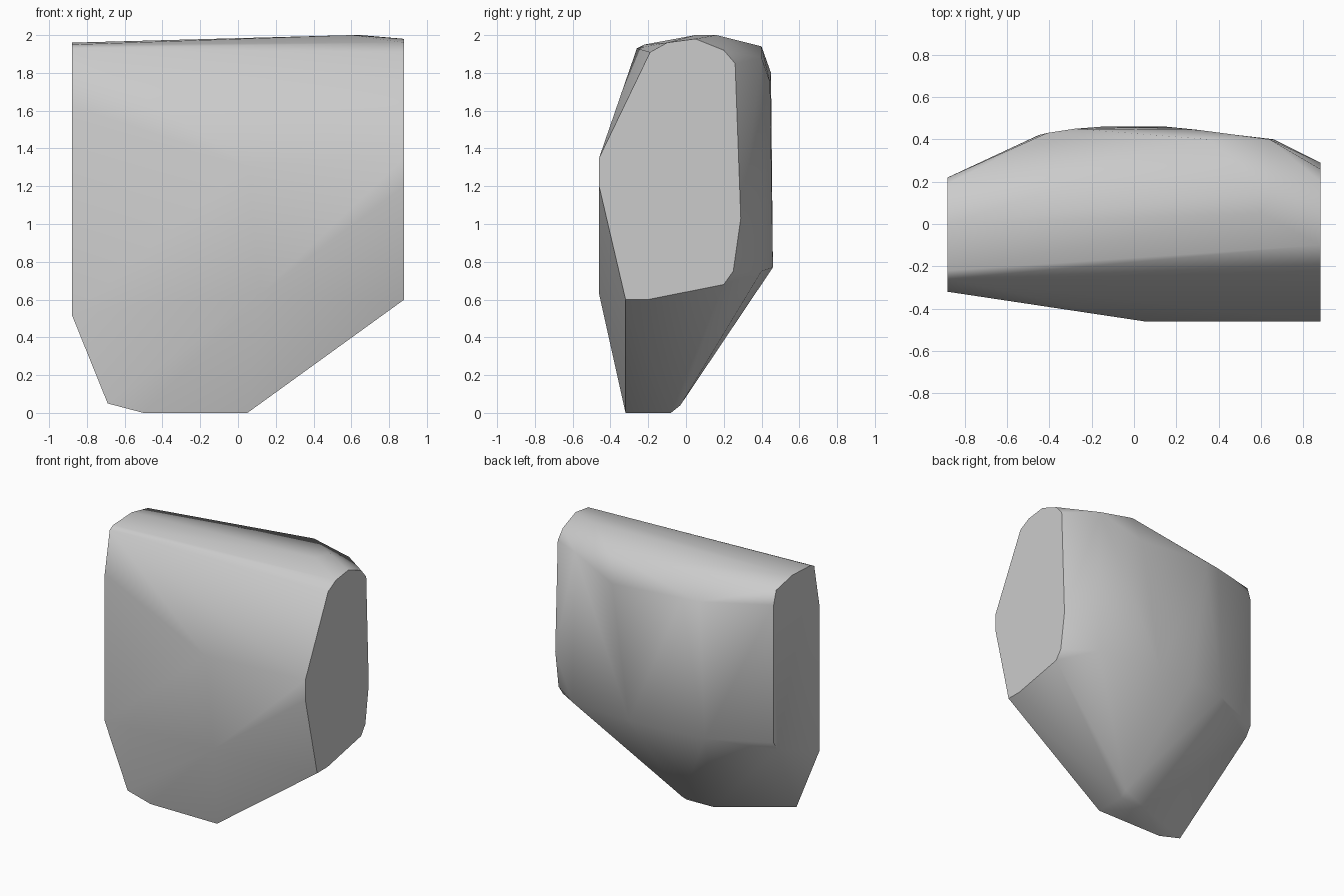
import bpy
import bmesh
import math

cube = bpy.data.objects.get("Cube")
if cube:
    bpy.data.objects.remove(cube, do_unlink=True)

# Flat cut ends, as (y, z) outlines at each x
END = 0.88
left_end = [(-.46, 1.35), (-.46, 1.2), (-.32, .6), (-.2, .6), (.2, .68), (.25, .75),
            (.29, 1.03), (.26, 1.85), (.2, 1.92), (.05, 1.98), (-.1, 1.96), (-.19, 1.91)]
right_end = [(-.32, .52), (-.32, 1.62), (-.26, 1.93), (-.22, 1.95), (0, 1.96),
             (.19, 1.92), (.22, 1.82), (.22, .79), (.175, .72)]

# Corner points of the body between the ends
front = [(.05, -.46, 1.31), (.12, -.46, .63)]
base = [(.05, -.32, 0), (-.5, -.32, 0), (-.69, -.32, .05),
        (-.175, -.09, 0), (.05, -.08, 0), (.05, -.03, .04)]
back_low = [(.66, .4, .75), (.15, .46, .77), (-.15, .46, .78), (-.45, .42, .78)]
back_high = [(.64, .4, 1.88), (.35, .4, 1.94), (.3, .445, 1.75),
             (-.28, .45, 1.8), (-.41, .43, 1.8)]
crown = [(.65, .16, 2.0), (.6, .05, 2.0)]

points = [(END, y, z) for y, z in left_end] + [(-END, y, z) for y, z in right_end]
points += front + base + back_low + back_high + crown

# Wrap the points in a closed faceted shell
bm = bmesh.new()
for p in points:
    bm.verts.new(p)
hull = bmesh.ops.convex_hull(bm, input=bm.verts)
loose = [v for v in bm.verts if not v.link_faces]
bmesh.ops.delete(bm, geom=loose, context='VERTS')
bmesh.ops.dissolve_limit(bm, angle_limit=math.radians(1), verts=bm.verts, edges=bm.edges)
bmesh.ops.recalc_face_normals(bm, faces=bm.faces)
mesh = bpy.data.meshes.new("rock")
bm.to_mesh(mesh)
bm.free()

rock = bpy.data.objects.new("rock", mesh)
bpy.context.collection.objects.link(rock)

# Stone colour
stone = bpy.data.materials.new("grey_stone")
stone.use_nodes = True
colour = (.6, .6, .6, 1)
stone.diffuse_color = colour
stone.node_tree.nodes["Principled BSDF"].inputs["Base Color"].default_value = colour
mesh.materials.append(stone)

# Soft facets, crisp cut ends
bpy.ops.object.select_all(action='DESELECT')
rock.select_set(True)
bpy.context.view_layer.objects.active = rock
bpy.ops.object.shade_smooth_by_angle(angle=math.radians(48))
